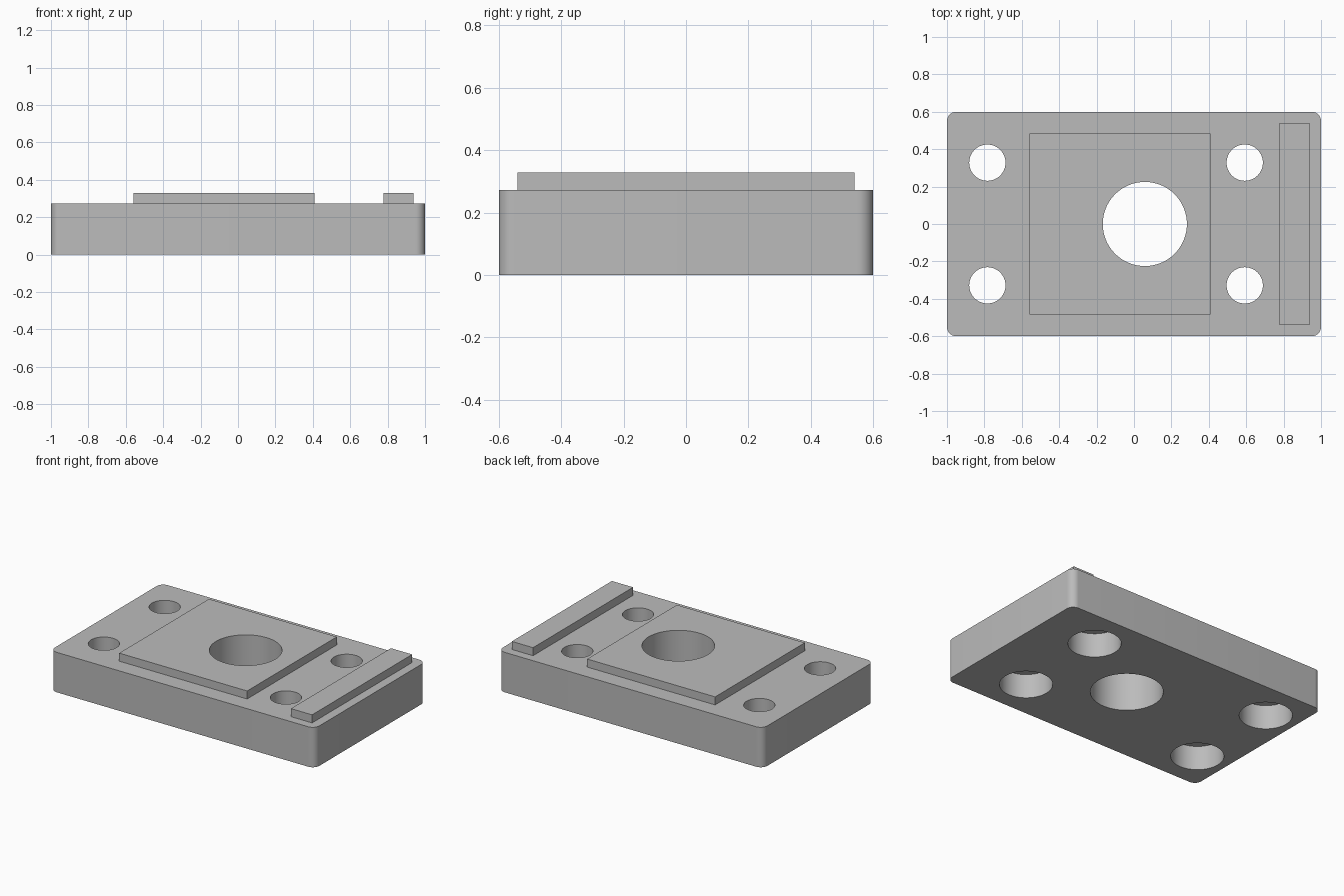
import bpy

if "Cube" in bpy.data.objects:
    bpy.data.objects.remove(bpy.data.objects["Cube"])

BASE_H, TOP_H = 0.273, 0.328
HOLE_X, HOLE_Y = (-0.784, 0.592), (-0.328, 0.328)

steel = bpy.data.materials.new("machined grey")
steel.diffuse_color = (0.5, 0.5, 0.5, 1)
steel.use_nodes = True
steel.node_tree.nodes["Principled BSDF"].inputs["Base Color"].default_value = steel.diffuse_color


def activate(obj):
    bpy.ops.object.select_all(action='DESELECT')
    obj.select_set(True)
    bpy.context.view_layer.objects.active = obj


def block(name, x0, x1, y0, y1, z0, z1):
    bpy.ops.mesh.primitive_cube_add(size=1, location=((x0 + x1) / 2, (y0 + y1) / 2, (z0 + z1) / 2))
    obj = bpy.context.object
    obj.name = name
    obj.scale = (x1 - x0, y1 - y0, z1 - z0)
    bpy.ops.object.transform_apply(location=True, rotation=False, scale=True)
    obj.data.materials.append(steel)
    return obj


def drill(obj, x, y, radius, z0, z1):
    """Cut a vertical round hole between two heights."""
    bpy.ops.mesh.primitive_cylinder_add(vertices=64, radius=radius, depth=z1 - z0,
                                        location=(x, y, (z0 + z1) / 2))
    cutter = bpy.context.object
    cutter.data.materials.append(steel)
    activate(obj)
    mod = obj.modifiers.new("hole", 'BOOLEAN')
    mod.operation = 'DIFFERENCE'
    mod.solver = 'EXACT'
    mod.object = cutter
    bpy.ops.object.modifier_apply(modifier=mod.name)
    bpy.data.objects.remove(cutter)


# Base plate with rounded vertical corners
base = block("base_plate", -1, 1, -0.6, 0.6, 0, BASE_H)
weights = base.data.attributes.new("bevel_weight_edge", 'FLOAT', 'EDGE')
for edge in base.data.edges:
    a, b = (base.data.vertices[i].co for i in edge.vertices)
    weights.data[edge.index].value = float(abs(a.z - b.z) > 0.1)
activate(base)
bevel = base.modifiers.new("corners", 'BEVEL')
bevel.limit_method = 'WEIGHT'
bevel.width = 0.05
bevel.segments = 10
bpy.ops.object.modifier_apply(modifier=bevel.name)

# Raised square pad and end strip
pad = block("raised_pad", -0.559, 0.408, -0.484, 0.484, BASE_H, TOP_H)
strip = block("end_strip", 0.778, 0.938, -0.54, 0.54, BASE_H, TOP_H)

# Centre bore through plate and pad
for part in (base, pad):
    drill(part, 0.058, 0, 0.225, -0.1, 0.5)

# Bolt holes, counterbored from below
for x in HOLE_X:
    for y in HOLE_Y:
        drill(base, x, y, 0.097, -0.1, 0.5)
        drill(base, x, y, 0.164, -0.1, 0.165)

for part in (base, pad):
    activate(part)
    bpy.ops.object.shade_smooth_by_angle(angle=0.52)
